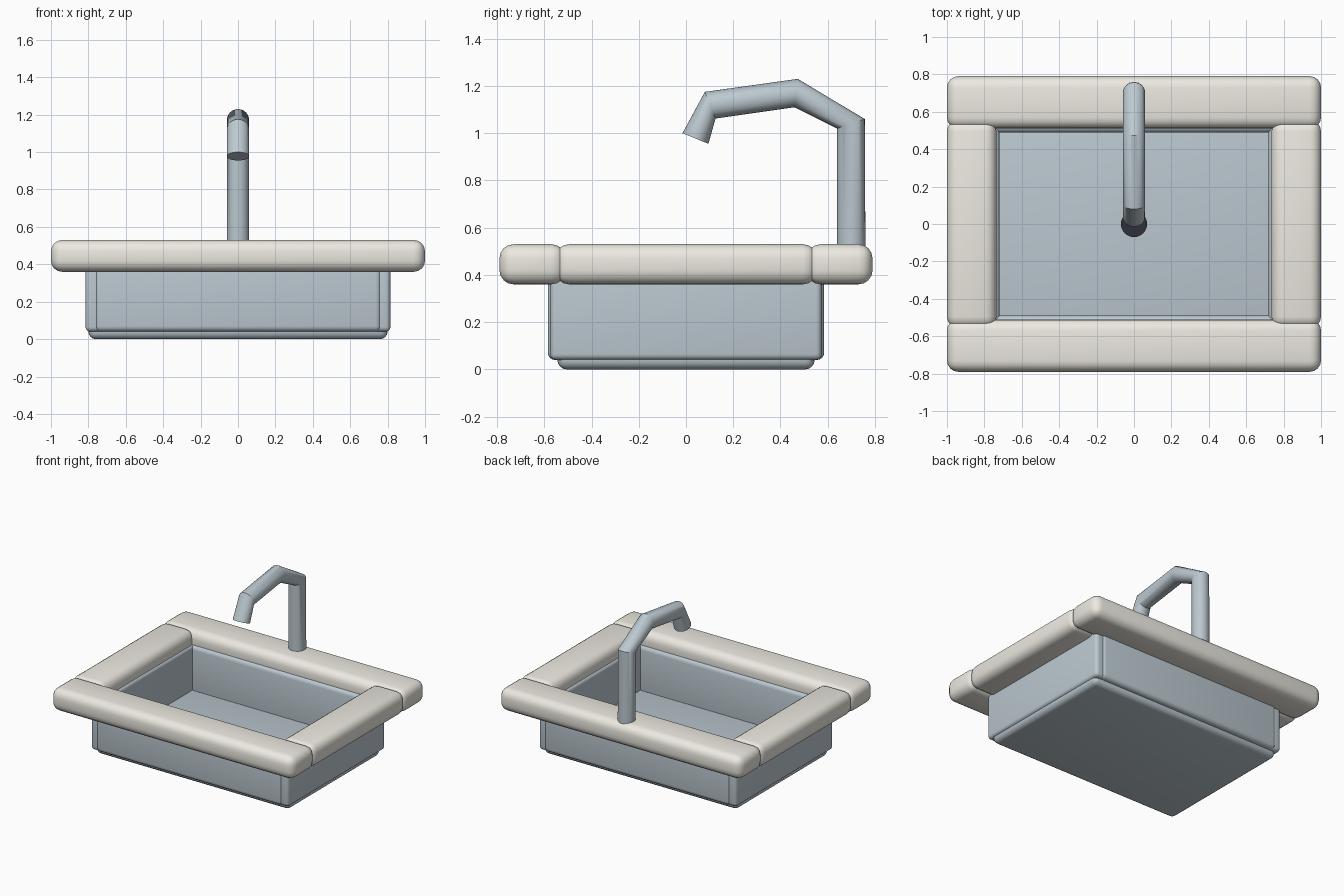
import bpy, bmesh, math
from mathutils import Vector

if "Cube" in bpy.data.objects:
    bpy.data.objects.remove(bpy.data.objects["Cube"])


def material(name, rgb):
    m = bpy.data.materials.new(name)
    m.diffuse_color = (*rgb, 1)
    m.use_nodes = True
    m.node_tree.nodes["Principled BSDF"].inputs["Base Color"].default_value = m.diffuse_color
    return m


CREAM = material("cream_stone", (0.84, 0.82, 0.75))
STEEL = material("blue_steel", (0.50, 0.58, 0.63))
BLACK = material("black", (0.03, 0.03, 0.04))


def finish(bm, name, mat, bevel=0, segments=4):
    bmesh.ops.recalc_face_normals(bm, faces=bm.faces)
    mesh = bpy.data.meshes.new(name)
    bm.to_mesh(mesh)
    bm.free()
    mesh.materials.append(mat)
    ob = bpy.data.objects.new(name, mesh)
    bpy.context.collection.objects.link(ob)
    bpy.ops.object.select_all(action='DESELECT')
    ob.select_set(True)
    bpy.context.view_layer.objects.active = ob
    if bevel:
        b = ob.modifiers.new("rounded_edges", 'BEVEL')
        b.width, b.segments = bevel, segments
        bpy.ops.object.modifier_apply(modifier=b.name)
    bpy.ops.object.shade_smooth_by_angle(angle=math.radians(35))
    return ob


def box(name, lo, hi, mat, bevel):
    """Rounded box between two opposite corners."""
    bm = bmesh.new()
    bmesh.ops.create_cube(bm, size=1)
    lo, hi = Vector(lo), Vector(hi)
    for v in bm.verts:
        v.co = Vector((lo[i] + (v.co[i] + 0.5) * (hi[i] - lo[i]) for i in range(3)))
    return finish(bm, name, mat, bevel)


def pair(name, sides, axis, inner, outer, half, z0, z1, mat, bevel):
    """Two mirrored bars on opposite sides of the basin."""
    for side, s in zip(sides, (-1, 1)):
        a, b = sorted((s * inner, s * outer))
        if axis == 'x':
            lo, hi = (a, -half, z0), (b, half, z1)
        else:
            lo, hi = (-half, a, z0), (half, b, z1)
        box(f"{side}_{name}", lo, hi, mat, bevel)


FB, LR = ("front", "back"), ("left", "right")

# Countertop rim
pair("rim", FB, 'y', 0.51, 0.79, 1.0, 0.36, 0.53, CREAM, 0.06)
pair("rim", LR, 'x', 0.735, 1.0, 0.555, 0.36, 0.53, CREAM, 0.06)

# Basin walls and floor
pair("basin_wall", FB, 'y', 0.49, 0.585, 0.765, 0.04, 0.43, STEEL, 0.03)
pair("basin_wall", LR, 'x', 0.72, 0.815, 0.575, 0.04, 0.43, STEEL, 0.025)
box("basin_floor", (-0.80, -0.545, 0), (0.80, 0.545, 0.10), STEEL, 0.04)

# Drain
bm = bmesh.new()
bmesh.ops.create_cone(bm, cap_ends=True, segments=32, radius1=0.07, radius2=0.07, depth=0.03)
bmesh.ops.translate(bm, vec=(0, 0, 0.1), verts=bm.verts)
finish(bm, "drain", BLACK)

# Faucet: mitred tube, each joint given by its outer and inner (y, z) points
joints = [((0.76, 0.48), (0.64, 0.48)), ((0.757, 1.06), (0.64, 1.02)),
          ((0.473, 1.23), (0.46, 1.11)), ((0.08, 1.175), (0.125, 1.062)),
          ((-0.015, 1.0), (0.095, 0.955))]
N = 32
bm = bmesh.new()
rings = []
for outer, inner in joints:
    o, i = Vector((0, *outer)), Vector((0, *inner))
    c, h = (o + i) / 2, (o - i) / 2
    ring = []
    for k in range(N):
        t = 2 * math.pi * k / N
        ring.append(bm.verts.new(c + h * math.cos(t) + Vector((0.06 * math.sin(t), 0, 0))))
    rings.append(ring)
for a, b in zip(rings, rings[1:]):
    for k in range(N):
        j = (k + 1) % N
        bm.faces.new((a[k], a[j], b[j], b[k]))
bm.faces.new(rings[0])
bm.faces.new(rings[-1])
finish(bm, "faucet", STEEL)
